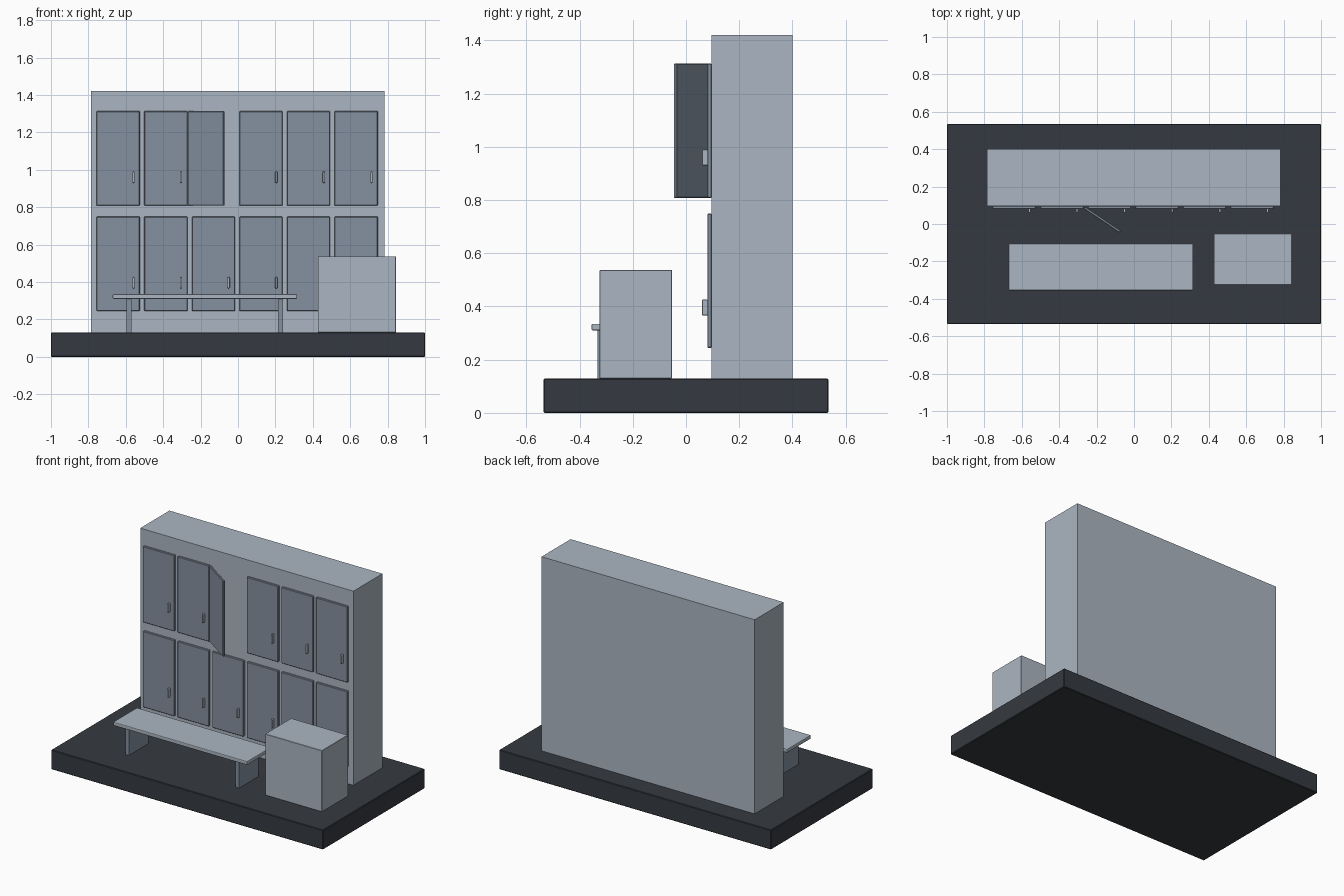
import bpy
import math
from mathutils import Matrix, Vector

cube = bpy.data.objects.get("Cube")
if cube:
    bpy.data.objects.remove(cube, do_unlink=True)


def material(name, rgb):
    mat = bpy.data.materials.new(name)
    mat.use_nodes = True
    mat.diffuse_color = (*rgb, 1)
    mat.node_tree.nodes["Principled BSDF"].inputs["Base Color"].default_value = (*rgb, 1)
    return mat


PALE = material("pale steel", (0.41, 0.47, 0.54))
BLUE = material("blue grey", (0.235, 0.285, 0.355))
DARK = material("dark slate", (0.036, 0.042, 0.052))


def box(name, low, high, mat, bevel=0, segments=1):
    """Axis-aligned box between two corners, with optional edge rounding."""
    low, high = Vector(low), Vector(high)
    bpy.ops.mesh.primitive_cube_add(size=1)
    obj = bpy.context.object
    obj.name = name
    obj.data.transform(Matrix.Translation((low + high) / 2) @ Matrix.Diagonal((*(high - low), 1)))
    obj.data.materials.append(mat)
    if bevel:
        mod = obj.modifiers.new("edge rounding", "BEVEL")
        mod.width = bevel
        mod.segments = segments
    return obj


# Floor slab and locker body
FLOOR = 0.13
box("floor_slab", (-1, -0.535, 0), (1, 0.535, FLOOR), DARK, 0.004)
box("locker_body", (-0.785, 0.095, FLOOR), (0.782, 0.4, 1.42), PALE)

# Two rows of doors with handles; one upper door stands open
WIDTH, HEIGHT, PITCH = 0.231, 0.505, 0.2545
for row, bottom in (("lower", 0.244), ("upper", 0.808)):
    for i in range(6):
        left = -0.756 + i * PITCH
        if row == "upper" and i == 2:
            door = box("open_door", (0, -0.014, bottom), (WIDTH, 0, bottom + HEIGHT), BLUE, 0.003)
            door.location = (-0.262, 0.094, 0)
            door.rotation_euler.z = math.radians(-34)
            continue
        box(f"{row}_door_{i + 1}", (left, 0.08, bottom),
            (left + WIDTH, 0.097, bottom + HEIGHT), BLUE, 0.003)
        x, z = left + 0.197, bottom + 0.152
        box(f"{row}_handle_{i + 1}", (x - 0.006, 0.06, z - 0.03),
            (x + 0.006, 0.082, z + 0.03), PALE, 0.004, 2)

# Bench with panel legs
box("bench_seat", (-0.67, -0.355, 0.31), (0.316, -0.105, 0.335), PALE, 0.005, 2)
for side, x in (("right", -0.583), ("left", 0.228)):
    box(f"bench_leg_{side}", (x - 0.013, -0.332, FLOOR), (x + 0.013, -0.128, 0.312), BLUE)

# Storage box
box("storage_box", (0.427, -0.325, FLOOR), (0.845, -0.052, 0.537), PALE, 0.002)
